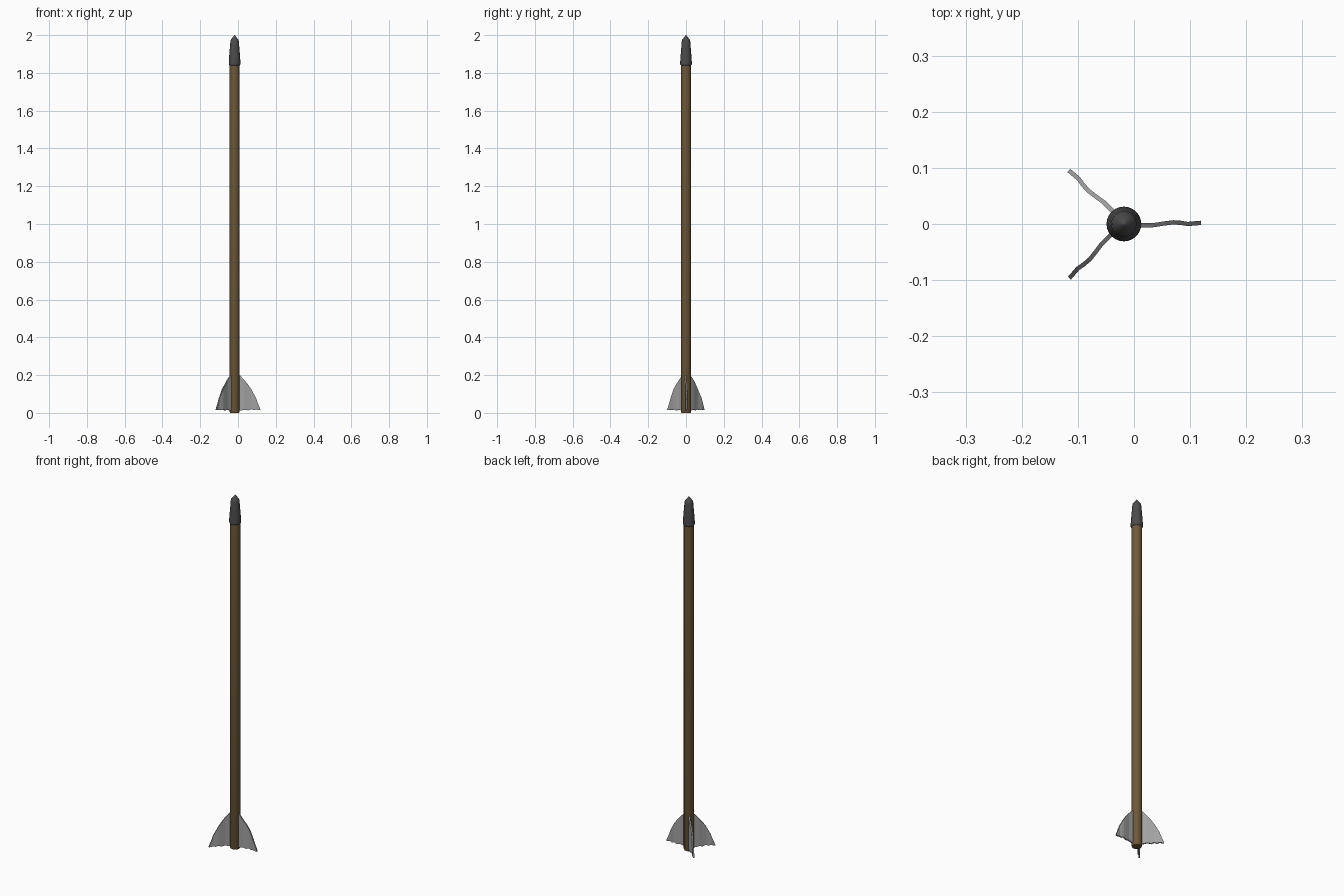
import bpy, bmesh, math
from mathutils import Matrix

if "Cube" in bpy.data.objects:
    bpy.data.objects.remove(bpy.data.objects["Cube"])

CX = -0.018  # shaft axis


def material(name, col):
    m = bpy.data.materials.new(name)
    m.diffuse_color = (*col, 1)
    m.use_nodes = True
    m.node_tree.nodes["Principled BSDF"].inputs["Base Color"].default_value = m.diffuse_color
    return m


def add_object(name, bm, mat=None):
    bmesh.ops.recalc_face_normals(bm, faces=bm.faces)
    me = bpy.data.meshes.new(name)
    bm.to_mesh(me)
    bm.free()
    ob = bpy.data.objects.new(name, me)
    bpy.context.collection.objects.link(ob)
    ob.location.x = CX
    if mat:
        me.materials.append(mat)
    return ob


def lathe(name, profile, mat, sides=24, angle=30):
    bm = bmesh.new()
    rings = []
    for r, z in profile:
        n = sides if r > 0 else 1
        rings.append([bm.verts.new((r * math.cos(2 * math.pi * i / sides),
                                    r * math.sin(2 * math.pi * i / sides), z)) for i in range(n)])
    for a, b in zip(rings, rings[1:]):
        for i in range(sides):
            j = (i + 1) % sides
            quad = [a[i % len(a)], a[j % len(a)], b[j % len(b)], b[i % len(b)]]
            bm.faces.new(list(dict.fromkeys(quad)))
    ob = add_object(name, bm, mat)
    bpy.ops.object.select_all(action='DESELECT')
    bpy.context.view_layer.objects.active = ob
    ob.select_set(True)
    bpy.ops.object.shade_smooth_by_angle(angle=math.radians(angle))
    return ob


wood = material("wood", (0.16, 0.10, 0.04))
iron = material("iron", (0.07, 0.07, 0.07))
feather = material("feather", (0.36, 0.36, 0.36))

# Shaft
lathe("shaft", [(0, 0.0), (0.024, 0.0), (0.0265, 0.006), (0.0265, 1.86), (0, 1.86)], wood)

# Metal point with socket collar and tapered tip
lathe("arrow_head", [(0, 1.845), (0.027, 1.84), (0.0305, 1.845), (0.031, 1.855),
                     (0.029, 1.885), (0.0225, 1.966), (0.021, 1.974), (0.003, 1.998), (0, 2.0)], iron)

# Feathers: columns of radius, bottom height, top height, sideways ripple
columns = [(0.015, 0.012, 0.203, -0.001), (0.030, 0.012, 0.197, -0.002),
           (0.053, 0.017, 0.172, -0.002), (0.072, 0.013, 0.149, 0.001),
           (0.088, 0.020, 0.126, 0.003), (0.102, 0.014, 0.100, 0.002),
           (0.114, 0.018, 0.077, 0.000), (0.125, 0.015, 0.047, 0.001),
           (0.137, 0.014, 0.018, 0.002)]
for k, deg in enumerate((0, 135, 224)):
    bm = bmesh.new()
    sides = []
    for off in (-0.0038, 0.0038):
        sides.append([[bm.verts.new((r, w + off, z)) for z in (lo, hi)]
                      for r, lo, hi, w in columns])
    near, far = sides
    for i in range(len(columns) - 1):
        for s in sides:
            bm.faces.new((s[i][0], s[i + 1][0], s[i + 1][1], s[i][1]))
        for e in (0, 1):
            bm.faces.new((near[i][e], near[i + 1][e], far[i + 1][e], far[i][e]))
    for i in (0, -1):
        bm.faces.new((near[i][0], near[i][1], far[i][1], far[i][0]))
    bm.transform(Matrix.Rotation(math.radians(deg), 4, 'Z'))
    add_object(f"feather_{k + 1}", bm, feather)
